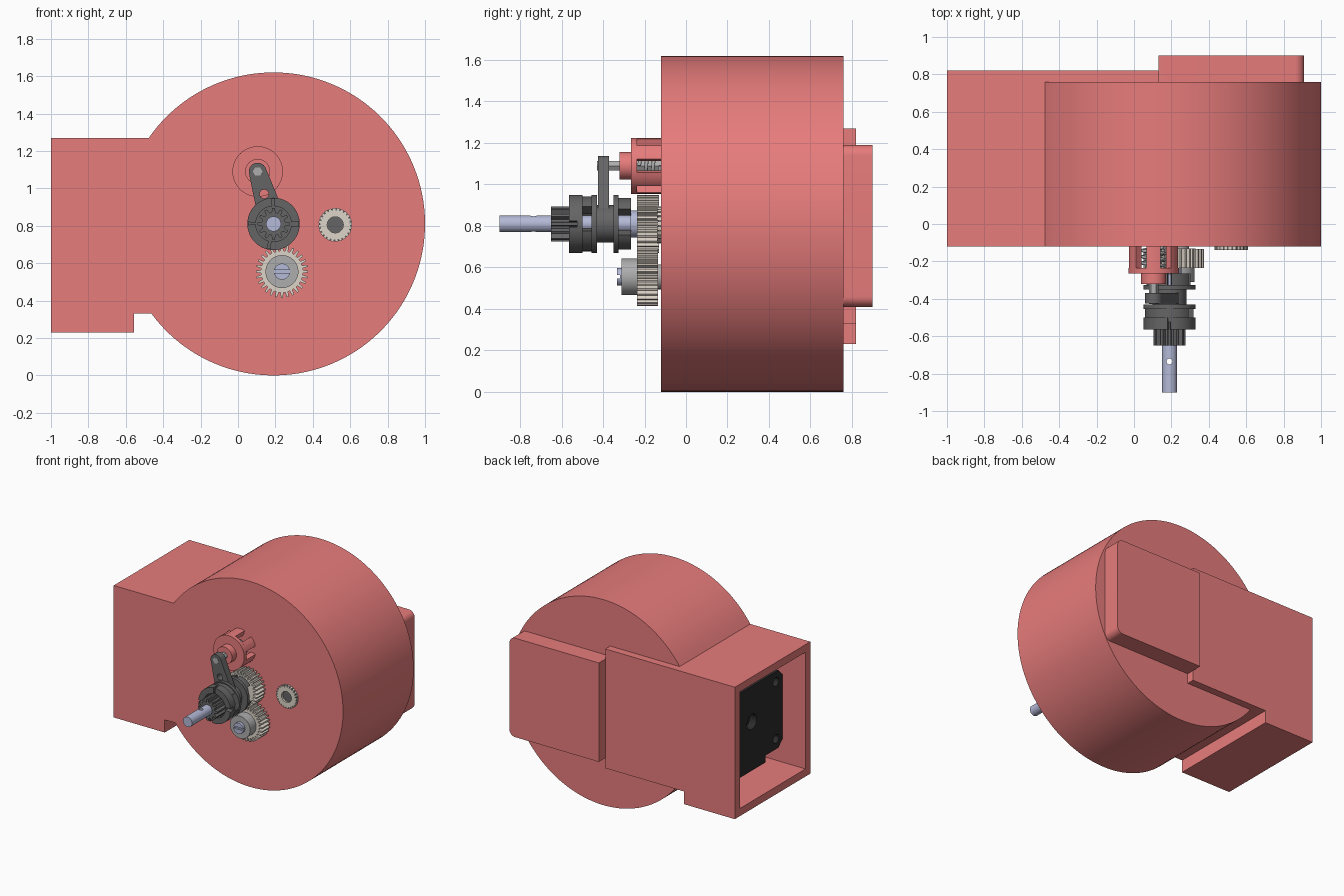
import bpy, bmesh
from math import sin, cos, pi, atan2, acos, hypot, radians

if "Cube" in bpy.data.objects:
    bpy.data.objects.remove(bpy.data.objects["Cube"])


def mat(name, c):
    m = bpy.data.materials.new(name)
    m.diffuse_color = (*c, 1)
    m.use_nodes = True
    m.node_tree.nodes["Principled BSDF"].inputs["Base Color"].default_value = m.diffuse_color
    return m


RED = mat("coral", (0.80, 0.20, 0.20))
DARK = mat("dark_grey", (0.13, 0.13, 0.13))
BLACK = mat("black", (0.025, 0.025, 0.025))
BONE = mat("bone", (0.72, 0.66, 0.58))
STEEL = mat("blue_steel", (0.46, 0.49, 0.68))
GREY = mat("mid_grey", (0.42, 0.42, 0.42))
AXIS = (0.19, 0.81)      # main shaft
IDLER = (0.235, 0.555)   # lower gear
CRANK = (0.105, 1.09)    # cage and crank pin


def place(axis, u, v, w):
    return {"X": (w, u, v), "Y": (u, w, v), "Z": (u, v, w)}[axis]


def finish(name, bm, m):
    bmesh.ops.recalc_face_normals(bm, faces=bm.faces)
    me = bpy.data.meshes.new(name)
    bm.to_mesh(me)
    bm.free()
    ob = bpy.data.objects.new(name, me)
    bpy.context.collection.objects.link(ob)
    if m:
        me.materials.append(m)
    return ob


def prism(name, pts, w0, w1, m=None, axis="Y"):
    bm = bmesh.new()
    a = [bm.verts.new(place(axis, u, v, w0)) for u, v in pts]
    b = [bm.verts.new(place(axis, u, v, w1)) for u, v in pts]
    bm.faces.new(a)
    bm.faces.new(b)
    for i in range(len(a)):
        j = (i + 1) % len(a)
        bm.faces.new((a[i], a[j], b[j], b[i]))
    return finish(name, bm, m)


def arc(c, r, a0, a1, n):
    return [(c[0] + r * cos(a0 + (a1 - a0) * i / n), c[1] + r * sin(a0 + (a1 - a0) * i / n))
            for i in range(n + 1)]


def disc(name, c, r, w0, w1, m=None, axis="Y", n=48):
    return prism(name, arc(c, r, 0, 2 * pi, n)[:-1], w0, w1, m, axis)


def ring(name, c, r0, r1, w0, w1, m, spans=((0, 360),)):
    """Full ring, or one block per (start, end) span in degrees."""
    bm = bmesh.new()
    for s, e in spans:
        full = e - s == 360
        n = max(4, int((e - s) / 7))
        sec = []
        for i in range(n if full else n + 1):
            t = radians(s + (e - s) * i / n)
            sec.append([bm.verts.new((c[0] + r * cos(t), w, c[1] + r * sin(t)))
                        for r, w in ((r0, w0), (r1, w0), (r1, w1), (r0, w1))])
        for i in range(n):
            p, q = sec[i], sec[(i + 1) % len(sec)]
            for k in range(4):
                j = (k + 1) % 4
                bm.faces.new((p[k], p[j], q[j], q[k]))
        if not full:
            bm.faces.new(sec[0])
            bm.faces.new(sec[-1])
    return finish(name, bm, m)


def gear(name, c, root, tip, teeth, w0, w1, m):
    pts = []
    for i in range(teeth):
        for f, r in ((-0.32, root), (-0.16, tip), (0.16, tip), (0.32, root)):
            t = 2 * pi * (i + f) / teeth
            pts.append((c[0] + r * cos(t), c[1] + r * sin(t)))
    return prism(name, pts, w0, w1, m)


def cut(ob, cutter):
    mod = ob.modifiers.new("cut", "BOOLEAN")
    mod.operation = "DIFFERENCE"
    mod.solver = "EXACT"
    mod.object = cutter
    bpy.context.view_layer.objects.active = ob
    bpy.ops.object.modifier_apply(modifier=mod.name)
    bpy.data.objects.remove(cutter)


# Housing: round drum merging into a box that is hollow and open at the left
R = 0.81
top = pi - atan2(0.46, (R * R - 0.46 ** 2) ** 0.5)
low = -pi + atan2(0.48, (R * R - 0.48 ** 2) ** 0.5)
outline = [(-1, 1.27), (-1, 0.23), (-0.555, 0.23), (-0.555, 0.33)] + arc(AXIS, R, low, top, 110)
housing = prism("housing", outline, -0.12, 0.76, RED)
cut(housing, prism("cavity", [(-1.1, 0.29), (-0.61, 0.29), (-0.61, 0.39), (-0.3, 0.39),
                              (-0.3, 1.21), (-1.1, 1.21)], -0.06, 0.755))
prism("box_back_plate", [(-1, 1.27), (-1, 0.23), (-0.555, 0.23), (-0.555, 0.33),
                         (0.13, 0.33), (0.13, 1.27)], 0.76, 0.82, RED)
prism("rear_cover", [(0.13, 1.19), (0.13, 0.41)] + arc((0.86, 0.46), 0.05, -pi / 2, 0, 8)
      + arc((0.86, 1.14), 0.05, 0, pi / 2, 8), 0.76, 0.90, RED)

# Motor inside the box, with a cable block underneath
motor = prism("motor", [(-0.03, 0.49), (0.02, 0.44), (0.18, 0.44), (0.18, 0.385), (0.52, 0.385),
                        (0.52, 0.44), (0.68, 0.44), (0.73, 0.49), (0.73, 1.0), (0.68, 1.05),
                        (0.02, 1.05), (-0.03, 1.0)], -0.82, -0.4, BLACK, "X")
for y, z, r in ((0.35, 0.77, 0.06), (0.05, 0.97, 0.035), (0.05, 0.52, 0.035),
                (0.65, 0.97, 0.035), (0.65, 0.52, 0.035)):
    cut(motor, disc("hole", (y, z), r, -0.9, -0.76, None, "X", 24))

# Main shaft with a cross hole
shaft = disc("main_shaft", AXIS, 0.04, -0.90, -0.11, STEEL, n=32)
cut(shaft, disc("pin_hole", (0.19, -0.735), 0.016, 0.6, 1.0, None, "Z", 20))

# Clutch stack on the shaft
gear("pinion", AXIS, 0.062, 0.085, 12, -0.65, -0.50, DARK)
ring("front_jaws", AXIS, 0.095, 0.14, -0.565, -0.50, DARK, ((6, 88), (94, 176), (182, 255), (262, 354)))
disc("front_plate", AXIS, 0.135, -0.525, -0.50, DARK)
ring("middle_jaws", AXIS, 0.075, 0.132, -0.50, -0.455, DARK, ((40, 175), (220, 345)))
disc("middle_plate", AXIS, 0.14, -0.455, -0.43, DARK)
disc("clutch_hub", AXIS, 0.09, -0.43, -0.33, DARK)
disc("rear_plate", AXIS, 0.14, -0.35, -0.325, DARK)
ring("rear_jaws", AXIS, 0.07, 0.125, -0.325, -0.265, DARK, ((35, 85), (95, 170), (190, 265), (275, 335)))
gear("shaft_gear", AXIS, 0.112, 0.14, 28, -0.235, -0.13, BONE)
disc("shaft_gear_boss", AXIS, 0.065, -0.27, -0.235, STEEL)

# Crank arm: tapered link between shaft and pin
dx, dz = CRANK[0] - AXIS[0], CRANK[1] - AXIS[1]
th, al = atan2(dz, dx), acos((0.075 - 0.047) / hypot(dx, dz))
arm = prism("crank_arm", arc(CRANK, 0.047, th - al, th + al, 20)
            + arc(AXIS, 0.075, th + al, th - al + 2 * pi, 28), -0.425, -0.37, DARK)
cut(arm, disc("arm_hole", (0.14, 0.97), 0.024, -0.5, -0.3, n=24))
disc("crank_pin", CRANK, 0.026, -0.428, -0.11, GREY, n=6)

# Cage around the crank pin, with windows and a spring inside
ring("cage_collar", CRANK, 0.026, 0.067, -0.32, -0.262, RED)
ring("cage_cap", CRANK, 0.026, 0.135, -0.265, -0.235, RED)
ring("cage_pillars", CRANK, 0.095, 0.135, -0.235, -0.12, RED,
     [(a, a + 32) for a in range(14, 374, 60)])
cu = bpy.data.curves.new("cage_spring", "CURVE")
cu.dimensions = "3D"
cu.bevel_depth = 0.009
cu.bevel_resolution = 2
sp = cu.splines.new("POLY")
sp.points.add(60)
for i, p in enumerate(sp.points):
    t = 2 * pi * i / 20
    p.co = (CRANK[0] + 0.06 * cos(t), -0.225 + 0.1 * i / 60, CRANK[1] + 0.06 * sin(t), 1)
cu.materials.append(GREY)
bpy.context.collection.objects.link(bpy.data.objects.new("cage_spring", cu))

# Idler gear with hub and slotted screw
gear("idler_gear", IDLER, 0.112, 0.14, 28, -0.235, -0.135, BONE)
disc("idler_washer", IDLER, 0.06, -0.135, -0.12, GREY)
disc("idler_hub", IDLER, 0.088, -0.31, -0.235, GREY)
screw = disc("idler_screw", IDLER, 0.043, -0.333, -0.31, STEEL, n=32)
x, z = IDLER
cut(screw, prism("slot", [(x - 0.1, z - 0.008), (x + 0.1, z - 0.008), (x + 0.1, z + 0.008),
                          (x - 0.1, z + 0.008)], -0.35, -0.318))

# Bearing at the right of the front face
B = (0.52, 0.805)
ring("bearing_ring", B, 0.043, 0.078, -0.14, -0.115, BONE)
ring("bearing_seal", B, 0.078, 0.088, -0.136, -0.115, DARK)
ring("bearing_teeth", B, 0.078, 0.09, -0.14, -0.115, BONE, [(a, a + 9) for a in range(0, 360, 15)])
disc("bearing_bore", B, 0.043, -0.124, -0.115, DARK)

# Smooth round faces, keep hard edges
for ob in bpy.data.objects:
    ob.select_set(ob.type == "MESH")
bpy.context.view_layer.objects.active = housing
bpy.ops.object.shade_smooth_by_angle(angle=radians(25))
